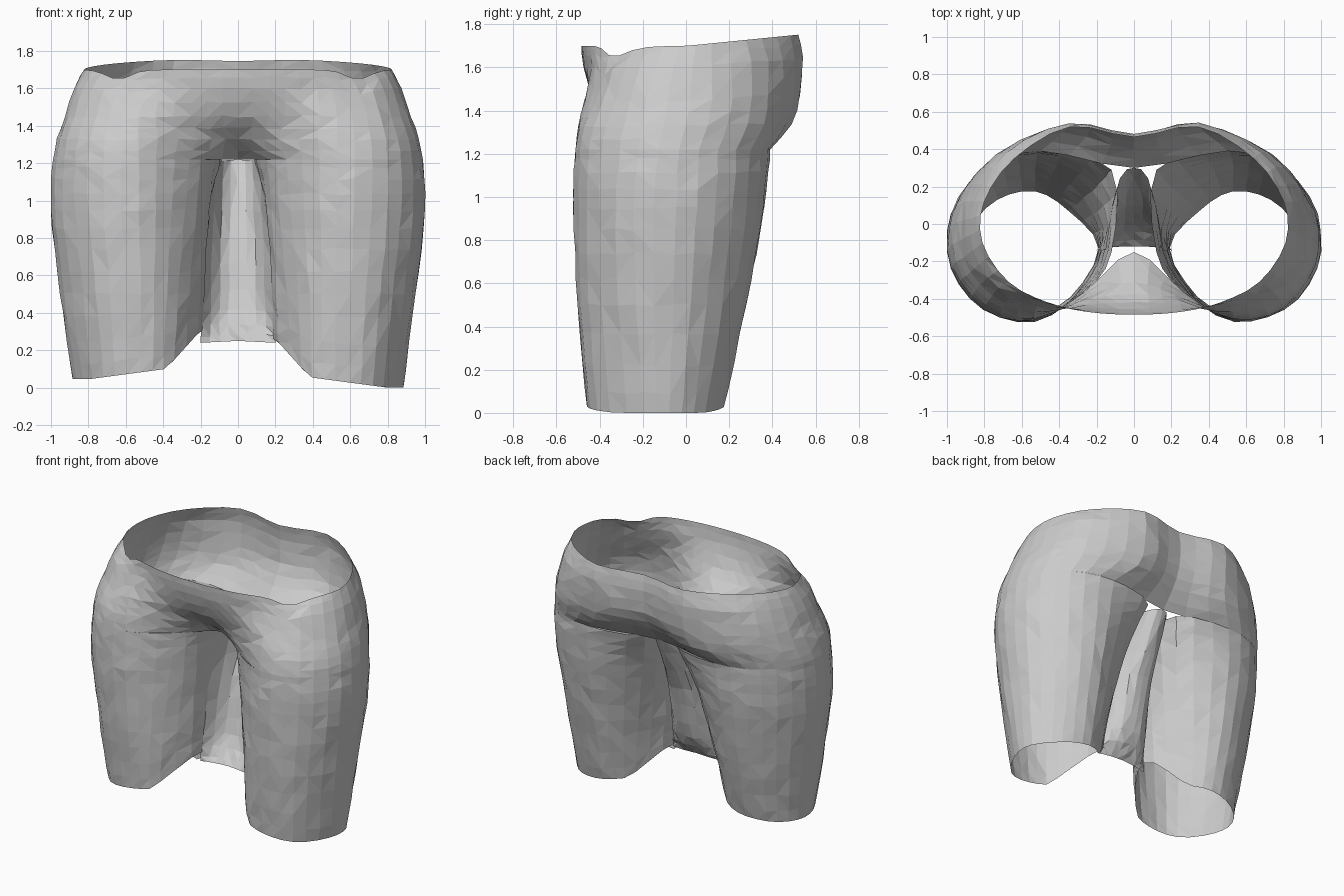
import bpy, bmesh, math, random
from mathutils import Vector

if "Cube" in bpy.data.objects:
    bpy.data.objects.remove(bpy.data.objects["Cube"])

random.seed(4)

# Half sections, front inside -> outer side -> back inside: (height, x/y points)
LEG = [
    (0.00, [(.19, -.13), (.34, -.39), (.52, -.46), (.72, -.41), (.865, -.2), (.87, -.02), (.73, .13), (.53, .175), (.35, .07)]),
    (0.50, [(.18, -.13), (.32, -.39), (.52, -.50), (.76, -.45), (.93, -.23), (.93, .02), (.76, .22), (.53, .28), (.29, .12)]),
    (0.95, [(.155, -.13), (.28, -.36), (.53, -.52), (.80, -.46), (.98, -.24), (.98, .05), (.80, .28), (.52, .36), (.20, .20)]),
    (1.22, [(.12, -.15), (.26, -.36), (.53, -.51), (.80, -.45), (.97, -.22), (.97, .06), (.80, .30), (.50, .39), (.12, .29)]),
]
HIP = [
    (1.22, [(0, -.15), (.26, -.36), (.53, -.51), (.80, -.45), (.97, -.22), (.97, .06), (.80, .30), (.50, .39), (0, .30)]),
    (1.33, [(0, -.31), (.22, -.38), (.53, -.50), (.79, -.43), (.95, -.20), (.94, .10), (.75, .36), (.38, .49), (0, .40)]),
    (1.45, [(0, -.42), (.25, -.43), (.53, -.47), (.76, -.38), (.91, -.18), (.90, .12), (.72, .38), (.35, .53), (0, .47)]),
    (1.60, [(0, -.475), (.25, -.46), (.50, -.42), (.72, -.34), (.86, -.14), (.85, .12), (.68, .38), (.35, .54), (0, .48)]),
    (1.70, [(0, -.485), (.25, -.47), (.46, -.42), (.67, -.31), (.81, -.10), (.80, .12), (.64, .35), (.34, .52), (0, .465)]),
]


def spline(pts, steps, closed):
    """Catmull-Rom curve through the points."""
    n = len(pts)
    get = (lambda i: pts[i % n]) if closed else (lambda i: pts[max(0, min(n - 1, i))])
    out = []
    for i in range(n if closed else n - 1):
        a, b, c, d = get(i - 1), get(i), get(i + 1), get(i + 2)
        for k in range(steps):
            t = k / steps
            out.append(.5 * (2 * b + (c - a) * t + (2 * a - 5 * b + 4 * c - d) * t * t
                             + (3 * b - a - 3 * c + d) * t ** 3))
    return out if closed else out + [pts[-1].copy()]


def loft(sections, row_steps):
    """Rings through each section, then splines up the columns; returns rows."""
    rings = [spline([Vector((x, y, z)) for x, y in pts], 3, True) for z, pts in sections]
    cols = [spline(list(c), row_steps, False) for c in zip(*rings)]
    return [list(r) for r in zip(*cols)]


def sheet(name, rows, closed, noise=.004):
    """Flat-shaded triangulated sheet with slightly crumpled interior."""
    bm = bmesh.new()
    grid = []
    for i, row in enumerate(rows):
        inside = 0 < i < len(rows) - 1
        grid.append([bm.verts.new(p + (Vector((random.uniform(-1, 1) * noise,
                     random.uniform(-1, 1) * noise, random.uniform(-1, 1) * noise * 2))
                     if inside else Vector())) for p in row])
    n = len(grid[0])
    for a, b in zip(grid, grid[1:]):
        for j in range(n if closed else n - 1):
            k = (j + 1) % n
            q = [a[j], a[k], b[k], b[j]]
            s = random.randint(0, 1)
            bm.faces.new((q[s], q[s + 1], q[s + 2]))
            bm.faces.new((q[s], q[s + 2], q[(s + 3) % 4]))
    bmesh.ops.recalc_face_normals(bm, faces=bm.faces)
    me = bpy.data.meshes.new(name)
    bm.to_mesh(me)
    bm.free()
    ob = bpy.data.objects.new(name, me)
    bpy.context.collection.objects.link(ob)
    return ob


# Legs: open tubes, hem rising toward the inside; left hem a little higher
for side, name in ((1, "right_leg"), (-1, "left_leg")):
    rows = loft(LEG, 4)
    for row in rows:
        for p in row:
            w = max(0, 1 - p.z / .5)
            hem = .2 * max(0, min(1, (.38 - p.x) / .18)) + .06 * max(0, min(1, (.8 - p.x) / .45))
            if side < 0:
                hem += .045
            p.z += hem * w
            p.x *= side
    sheet(name, rows, True)

# Hips: one open ring from crotch to waist, slightly dipped at front sides, raised at back
full = [(z, pts + [(-x, y) for x, y in pts[-2:0:-1]]) for z, pts in HIP]
rows = loft(full, 2)
for row in rows:
    for p in row:
        w = max(0, (p.z - 1.22) / .48)
        p.z += w * .05 * max(0, p.y / .5)
        if p.y < 0:
            p.z -= w * .05 * math.exp(-((abs(p.x) - .64) / .09) ** 2)
sheet("hips_and_waist", rows, True, .003)

# Web between the legs, leaning back until it meets the seat
profile = spline([Vector((z, y, e)) for z, y, e in
                  ((.25, -.12, .20), (.42, .0, .195), (.8, .1, .18), (1.22, .30, .15))], 3, False)
rows = []
for z, y, e in profile:
    rows.append([Vector((e * u / 4, y + (-.14 - y) * (abs(u) / 4) ** 3, z - .01 * (abs(u) / 4)))
                 for u in range(-4, 5)])
sheet("inner_web", rows, False)
